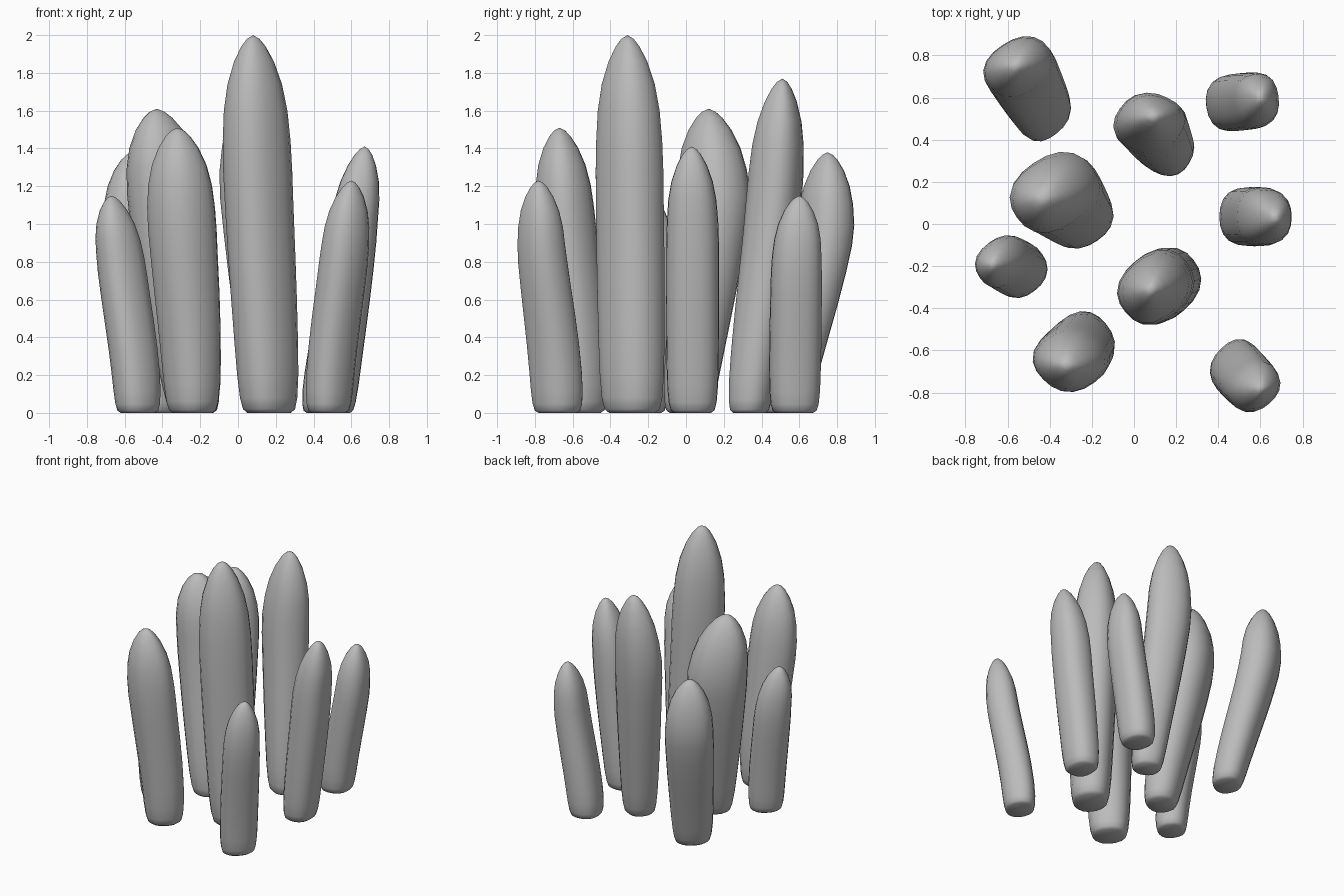
import bpy, bmesh
from math import cos, sin, pi, radians

if "Cube" in bpy.data.objects:
    bpy.data.objects.remove(bpy.data.objects["Cube"], do_unlink=True)

SIDES = 20

stone = bpy.data.materials.new("stone grey")
stone.use_nodes = True
grey = (0.5, 0.5, 0.5, 1)
stone.diffuse_color = grey
stone.node_tree.nodes["Principled BSDF"].inputs["Base Color"].default_value = grey

# Width along the height, shared by every spike: (height share, width share)
PROFILE = [(0, .72), (.01, .86), (.04, .94), (.1, .99), (.18, 1.01), (.3, 1.02), (.42, 1.02),
           (.54, 1.01), (.64, 1), (.72, .97), (.8, .91), (.87, .78), (.93, .57),
           (.97, .35), (.99, .18)]
BEND_TOP = .7   # height share where the lean ends


def section(turn, stretch):
    """Rounded rectangle turned about z, fitted to a unit box."""
    points = []
    for i in range(SIDES):
        a = 2 * pi * i / SIDES
        c, s = cos(a), sin(a)
        r = (abs(c) ** 2.4 + abs(s) ** 2.4) ** (-1 / 2.4)
        u, v, b = r * c * stretch, r * s, radians(turn)
        points.append((u * cos(b) - v * sin(b), u * sin(b) + v * cos(b)))
    wide = max(abs(p[0]) for p in points)
    deep = max(abs(p[1]) for p in points)
    return [(x / wide, y / deep) for x, y in points]


def mix(a, b, t):
    return a + (b - a) * t


def spike(name, base, upper, tip, turn, stretch=1, late=1):
    """base and upper: x, y, half width, half depth; tip: x, y, height.
    late: above 1 keeps the foot upright and leans higher up."""
    bm = bmesh.new()
    shape = section(turn, stretch)
    rings = []
    for t, w in PROFILE:
        k = min(t / BEND_TOP, 1)
        lean = mix(k, k * k * (3 - 2 * k), .3) ** late
        cx, cy = mix(base[0], upper[0], lean), mix(base[1], upper[1], lean)
        hx, hy = mix(base[2], upper[2], k) * w, mix(base[3], upper[3], k) * w
        if t > BEND_TOP:
            end = (t - BEND_TOP) / (1 - BEND_TOP)
            cx, cy = mix(cx, tip[0], end), mix(cy, tip[1], end)
        rings.append([bm.verts.new((cx + hx * x, cy + hy * y, tip[2] * t))
                      for x, y in shape])
    apex = bm.verts.new(tip)
    bm.faces.new(rings[0][::-1])
    for i in range(SIDES):
        j = (i + 1) % SIDES
        for low, high in zip(rings, rings[1:]):
            bm.faces.new((low[i], low[j], high[j], high[i]))
        bm.faces.new((rings[-1][i], rings[-1][j], apex))
    mesh = bpy.data.meshes.new(name)
    bm.to_mesh(mesh)
    bm.free()
    mesh.materials.append(stone)
    obj = bpy.data.objects.new(name, mesh)
    bpy.context.collection.objects.link(obj)
    bpy.ops.object.select_all(action='DESELECT')
    obj.select_set(True)
    bpy.context.view_layer.objects.active = obj
    bpy.ops.object.shade_smooth_by_angle(angle=radians(50))


# Back row
spike("back_right_spike", (-.42, .515, .13, .14), (-.545, .74, .175, .155), (-.56, .75, 1.38), 35, 1.25)
spike("back_middle_spike", (.165, .335, .125, .12), (.075, .475, .18, .15), (.09, .51, 1.77), -30)
spike("back_left_spike", (.45, .575, .12, .135), (.575, .585, .115, .135), (.6, .6, 1.15), 10, 1, 1.2)

# Middle row
spike("broad_spike", (-.235, .01, .145, .135), (-.37, .15, .22, .2), (-.43, .12, 1.61), 35, 1.2)
spike("side_left_spike", (.51, .035, .115, .135), (.61, .035, .13, .14), (.67, .03, 1.41), 0)
spike("side_right_spike", (-.53, -.225, .125, .13), (-.62, -.18, .13, .13), (-.67, -.19, 1.15), 35, 1.15, 1.4)
spike("tall_spike", (.165, -.285, .16, .17), (.1, -.3, .185, .18), (.08, -.31, 2), 40, 1.2)

# Front row
spike("front_right_spike", (-.24, -.56, .145, .15), (-.3, -.64, .185, .16), (-.32, -.67, 1.51), 40, 1, 1.4)
spike("front_left_spike", (.48, -.68, .125, .14), (.565, -.765, .13, .13), (.6, -.78, 1.23), 40, 1.15, 1.4)
